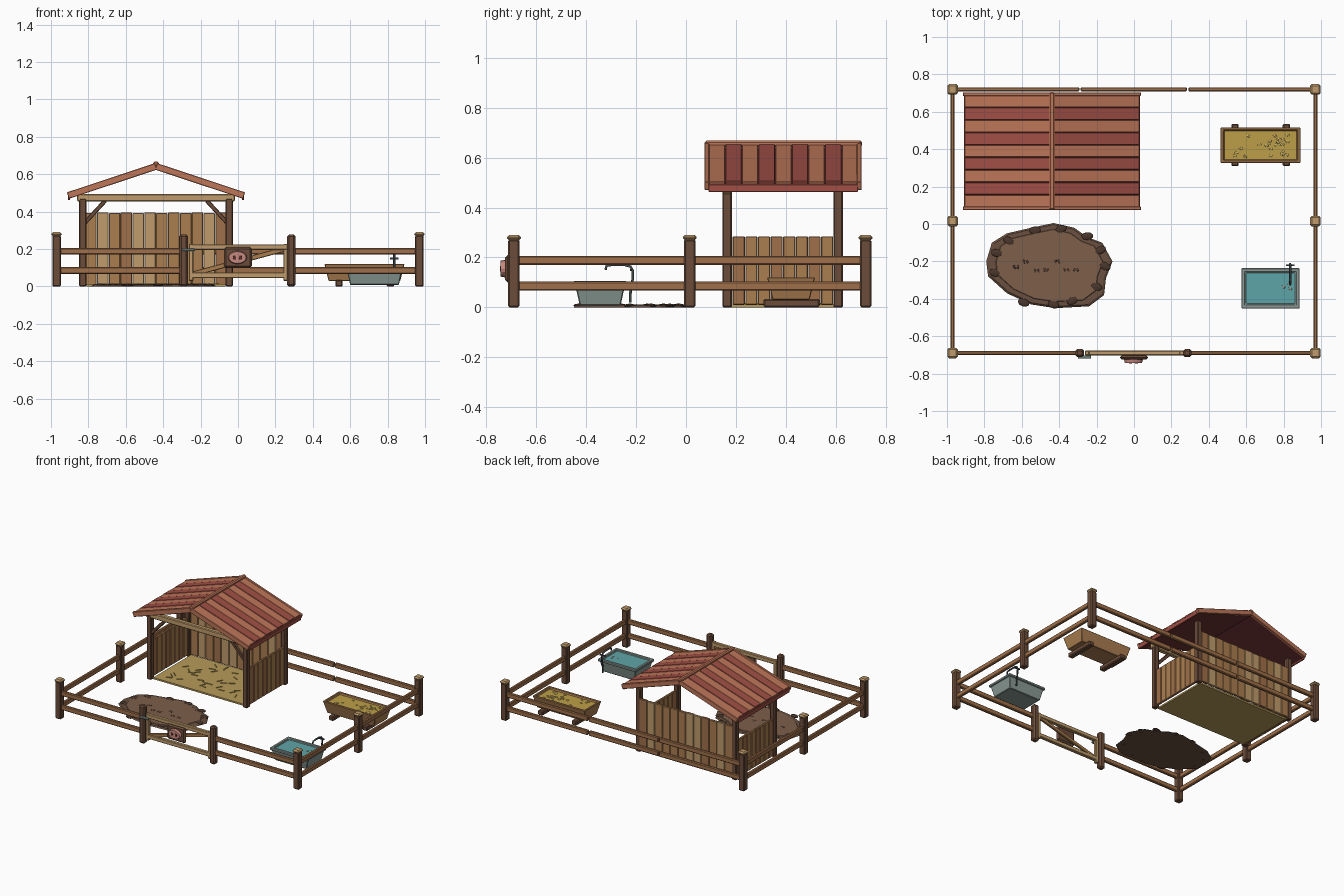
import bpy, bmesh, math, random
from mathutils import Vector, Matrix

if "Cube" in bpy.data.objects:
    bpy.data.objects.remove(bpy.data.objects["Cube"])

random.seed(4)


def mat(name, hexcol):
    m = bpy.data.materials.new(name)
    c = [int(hexcol[i:i + 2], 16) / 255 for i in (0, 2, 4)]
    m.diffuse_color = [((v + .055) / 1.055) ** 2.4 for v in c] + [1]
    m.use_nodes = True
    m.node_tree.nodes["Principled BSDF"].inputs["Base Color"].default_value = m.diffuse_color
    return m


DARK, RAIL = mat("dark_wood", "6b4c3a"), mat("rail_wood", "a0704a")
PALE, TAN = mat("pale_wood", "c09c6c"), mat("tan_wood", "ab7e50")
RED, ORANGE, UNDER = mat("red", "a04f45"), mat("orange", "bd7658"), mat("under", "6a3030")
MUD, MUD_IN, STONE = mat("mud", "6a5040"), mat("wet_mud", "7d5f4a"), mat("clod", "4a362c")
STRAW, GRAIN, HUSK = mat("straw", "b79b5a"), mat("grain", "bd9f48"), mat("husk", "d6bb68")
METAL, WATER, IRON = mat("metal", "8a9a94"), mat("water", "5fa5a8"), mat("iron", "42494c")
PINK, NOSE = mat("pink", "c98a80"), mat("nostril", "5a2f2c")


def finish(bm, name, m, bevel=0, smooth=False):
    bmesh.ops.recalc_face_normals(bm, faces=bm.faces)
    me = bpy.data.meshes.new(name)
    bm.to_mesh(me)
    bm.free()
    me.materials.append(m)
    for p in me.polygons:
        p.use_smooth = smooth
    o = bpy.data.objects.new(name, me)
    bpy.context.collection.objects.link(o)
    if bevel:
        b = o.modifiers.new("bevel", 'BEVEL')
        b.width, b.segments = bevel, 1
    return o


def box(name, x0, x1, y0, y1, z0, z1, m, bevel=0):
    bm = bmesh.new()
    bmesh.ops.create_cube(bm, size=1)
    for v in bm.verts:
        v.co = Vector(((x0 + x1) / 2 + v.co.x * (x1 - x0), (y0 + y1) / 2 + v.co.y * (y1 - y0),
                       (z0 + z1) / 2 + v.co.z * (z1 - z0)))
    return finish(bm, name, m, bevel)


def beam(name, p, q, w, h, m, bevel=0):
    """Box from p to q; w is sideways, h is upward."""
    p, q = Vector(p), Vector(q)
    d = q - p
    bm = bmesh.new()
    bmesh.ops.create_cube(bm, size=1, matrix=Matrix.Translation((p + q) / 2)
                          @ d.to_track_quat('X', 'Z').to_matrix().to_4x4()
                          @ Matrix.Diagonal((d.length, w, h, 1)))
    return finish(bm, name, m, bevel)


def blobs(name, places, size, m, sub=1):
    """Squashed pebbles joined into one object, turned at random."""
    bm = bmesh.new()
    for p in places:
        bmesh.ops.create_icosphere(bm, subdivisions=sub, radius=1, matrix=Matrix.Translation(p)
                                   @ Matrix.Rotation(random.uniform(-.5, .5), 4, 'Z')
                                   @ Matrix.Diagonal((*size, 1)))
    return finish(bm, name, m)


def disc(name, c, rx, rz, depth, m, n=16):
    bm = bmesh.new()
    bmesh.ops.create_cone(bm, cap_ends=True, segments=n, radius1=1, radius2=.88, depth=depth,
                          matrix=Matrix.Translation(c) @ Matrix.Diagonal((rx, 1, rz, 1))
                          @ Matrix.Rotation(math.pi / 2, 4, 'X'))
    return finish(bm, name, m)


def tub(name, cx, cy, hx, hy, z0, z1, taper, wall, depth, m, bevel=0):
    """Open tapered box."""
    bm = bmesh.new()
    rings = []
    for inset, z in ((taper, z0), (0, z1), (wall, z1), (wall + taper * .5, z1 - depth)):
        a, b = hx - inset, hy - inset
        rings.append([bm.verts.new((cx + i * a, cy + j * b, z))
                      for i, j in ((-1, -1), (1, -1), (1, 1), (-1, 1))])
    for r, s in zip(rings, rings[1:]):
        for i in range(4):
            bm.faces.new((r[i], r[(i + 1) % 4], s[(i + 1) % 4], s[i]))
    bm.faces.new(rings[0])
    bm.faces.new(rings[-1])
    return finish(bm, name, m, bevel)


def plate(name, pts, z0, z1, shrink, m):
    """Flat slab with a slightly smaller top outline."""
    c = sum((Vector(p) for p in pts), Vector((0, 0))) / len(pts)
    bm = bmesh.new()
    lo = [bm.verts.new((*p, z0)) for p in pts]
    hi = [bm.verts.new((*(c + (Vector(p) - c) * shrink), z1)) for p in pts]
    n = len(pts)
    for i in range(n):
        bm.faces.new((lo[i], lo[(i + 1) % n], hi[(i + 1) % n], hi[i]))
    bm.faces.new(lo)
    bm.faces.new(hi)
    return finish(bm, name, m)


# Fence posts with caps
X, YF, YB, YM = .97, -.69, .72, .015
for x in (-X, X):
    for y in (YF, YM, YB):
        box("fence_post", x - .023, x + .023, y - .023, y + .023, 0, .272, DARK, .006)
        box("post_cap", x - .028, x + .028, y - .028, y + .028, .268, .29, PALE, .009)

# Rails
for z in (.085, .188):
    for x in (-X, X):
        for a, b in ((YF, YM), (YM, YB)):
            box("side_rail", x - .011, x + .011, a, b, z - .018, z + .018, RAIL, .005)
    for a, b in ((-X, -.292), (-.286, .283), (.291, X)):
        box("back_rail", a, b, YB - .011, YB + .011, z - .018, z + .018, RAIL, .005)
    for a, b in ((-X, -.29), (.29, X)):
        box("front_rail", a, b, YF - .011, YF + .011, z - .018, z + .018, RAIL, .005)

# Gate
for x in (-.29, .285):
    box("gate_post", x - .023, x + .023, YF - .021, YF + .021, 0, .277, DARK, .01)
for z in (.06, .21):
    box("gate_rail", -.258, .265, YF - .013, YF + .013, z - .015, z + .015, PALE, .004)
for x in (-.25, .255):
    box("gate_stile", x - .012, x + .012, YF - .013, YF + .013, .03, .228, PALE, .004)
beam("gate_brace", (-.25, YF, .065), (.25, YF, .2), .016, .026, TAN, .003)
box("gate_latch", -.3, -.23, YF - .03, YF - .012, .189, .203, METAL, .003)

# Snout plaque on the gate
box("snout_plaque", -.075, .075, -.725, -.703, .1, .21, DARK, .01)
disc("snout", (-.003, -.732, .155), .052, .036, .022, PINK)
for x in (-.019, .014):
    disc("nostril", (x, -.7425, .155), .009, .013, .005, NOSE, 10)

# Shelter posts, beam and braces
for x in (-.83, -.047):
    for y in (.165, .61):
        box("shelter_post", x - .019, x + .019, y - .019, y + .019, 0, .47, DARK, .005)
box("front_beam", -.86, -.017, .148, .182, .455, .495, PALE, .005)
for s in (-1, 1):
    beam("shelter_brace", (-.4385 + s * .385, .165, .335), (-.4385 + s * .27, .165, .46), .022, .022, DARK, .003)

# Plank walls
pw = .76 / 12
for i in range(12):
    x = -.8185 + i * pw
    box("back_plank", x + .001, x + pw - .001, .612, .63, .01, .392 + .003 * (i % 2),
        random.choice((TAN, PALE, RAIL)), .003)
pw = .405 / 8
for x in (-.832, -.045):
    for i in range(8):
        y = .186 + i * pw
        box("side_plank", x - .009, x + .009, y + .001, y + pw - .001, .01, .284,
            TAN if i % 3 else RAIL, .003)

# Roof: under boards, coloured strips, trims and ridge
RX, N = -.4385, 9
sw = (.69 - .09) / N
for s in (-1, 1):
    ex = RX + s * .465
    beam("roof_underside", (RX, .39, .633), (ex, .39, .481), .6, .014, UNDER)
    for i in range(N):
        y = .09 + (i + .5) * sw
        beam("roof_strip", (RX, y, .648), (ex, y, .496), sw - .002, .016 + .003 * (i % 2),
             RED if i % 2 else ORANGE, .002)
    for y in (.084, .694):
        beam("gable_trim", (RX, y, .642), (ex + s * .006, y, .486), .02, .036, ORANGE, .003)
    box("eave_trim", ex - .006, ex + .006, .09, .69, .462, .494, RED, .003)
box("ridge_cap", RX - .015, RX + .015, .075, .705, .642, .668, ORANGE, .007)

# Straw bedding
box("straw_bed", -.81, -.066, .17, .61, 0, .012, STRAW)
for i in range(40):
    x, y, a = random.uniform(-.76, -.11), random.uniform(.21, .57), random.uniform(0, 3.14)
    d = Vector((math.cos(a), math.sin(a), 0)) * .022
    beam("straw_piece", Vector((x, y, .014)) - d, Vector((x, y, .014)) + d, .005, .005, HUSK)

# Mud wallow
rim = [(-.79, -.2), (-.76, -.1), (-.68, -.05), (-.55, -.02), (-.43, .005), (-.32, -.02), (-.25, -.07),
       (-.17, -.1), (-.115, -.2), (-.15, -.29), (-.16, -.38), (-.24, -.44), (-.42, -.45), (-.55, -.43),
       (-.68, -.37), (-.78, -.28)]
plate("mud_wallow", rim, 0, .008, .96, MUD)
plate("wet_mud", [(-.45 + (x + .45) * .86, -.22 + (y + .22) * .86) for x, y in rim], .006, .0105, .98, MUD_IN)
clods = [(-.39, -.027), (-.53, -.034), (-.67, -.09), (-.735, -.155), (-.745, -.26), (-.59, -.42), (-.43, -.43),
         (-.33, -.41), (-.2, -.335), (-.155, -.225), (-.18, -.14), (-.25, -.065)]
blobs("mud_clods", [(x, y, .007) for x, y in clods], (.032, .021, .008), STONE, 2)
prints = [(-.63, -.23), (-.58, -.2), (-.52, -.25), (-.47, -.245), (-.41, -.2), (-.36, -.245), (-.31, -.245)]
blobs("hoof_prints", [(x + s * .009, y, .0105) for x, y in prints for s in (-1, 1)], (.007, .013, .002), STONE)

# Feed trough
tub("feed_trough", .676, .421, .214, .096, .03, .12, .022, .016, .03, TAN, .003)
box("feed", .478, .874, .341, .501, .095, .107, GRAIN)
blobs("feed_grains", [(random.uniform(.53, .83), random.uniform(.36, .48), .108) for _ in range(26)],
      (.012, .008, .005), HUSK)
for x in (.54, .815):
    box("trough_foot", x - .02, x + .02, .31, .535, 0, .034, DARK, .006)

# Water trough with tap
tub("water_trough", .73, -.344, .15, .102, .008, .1, .02, .018, .03, METAL, .004)
tub("trough_rim", .73, -.344, .156, .108, .086, .105, .0, .022, .019, METAL, .004)
box("water", .597, .863, -.432, -.258, .08, .095, WATER)
cu = bpy.data.curves.new("tap_pipe", 'CURVE')
cu.dimensions, cu.bevel_depth, cu.bevel_resolution, cu.use_fill_caps = '3D', .006, 1, True
path = [(-.224, .02), (-.222, .07), (-.214, .11), (-.213, .145), (-.222, .163), (-.245, .17), (-.3, .17),
        (-.318, .167), (-.323, .15)]
sp = cu.splines.new('POLY')
sp.points.add(len(path) - 1)
for p, (y, z) in zip(sp.points, path):
    p.co = (.835, y, z, 1)
cu.materials.append(IRON)
bpy.context.collection.objects.link(bpy.data.objects.new("tap_pipe", cu))
beam("tap_handle", (.812, -.22, .15), (.858, -.22, .15), .009, .009, IRON)
blobs("water_ripples", [(.80, -.335, .095), (.83, -.32, .095), (.835, -.345, .095)], (.011, .011, .002), METAL)
